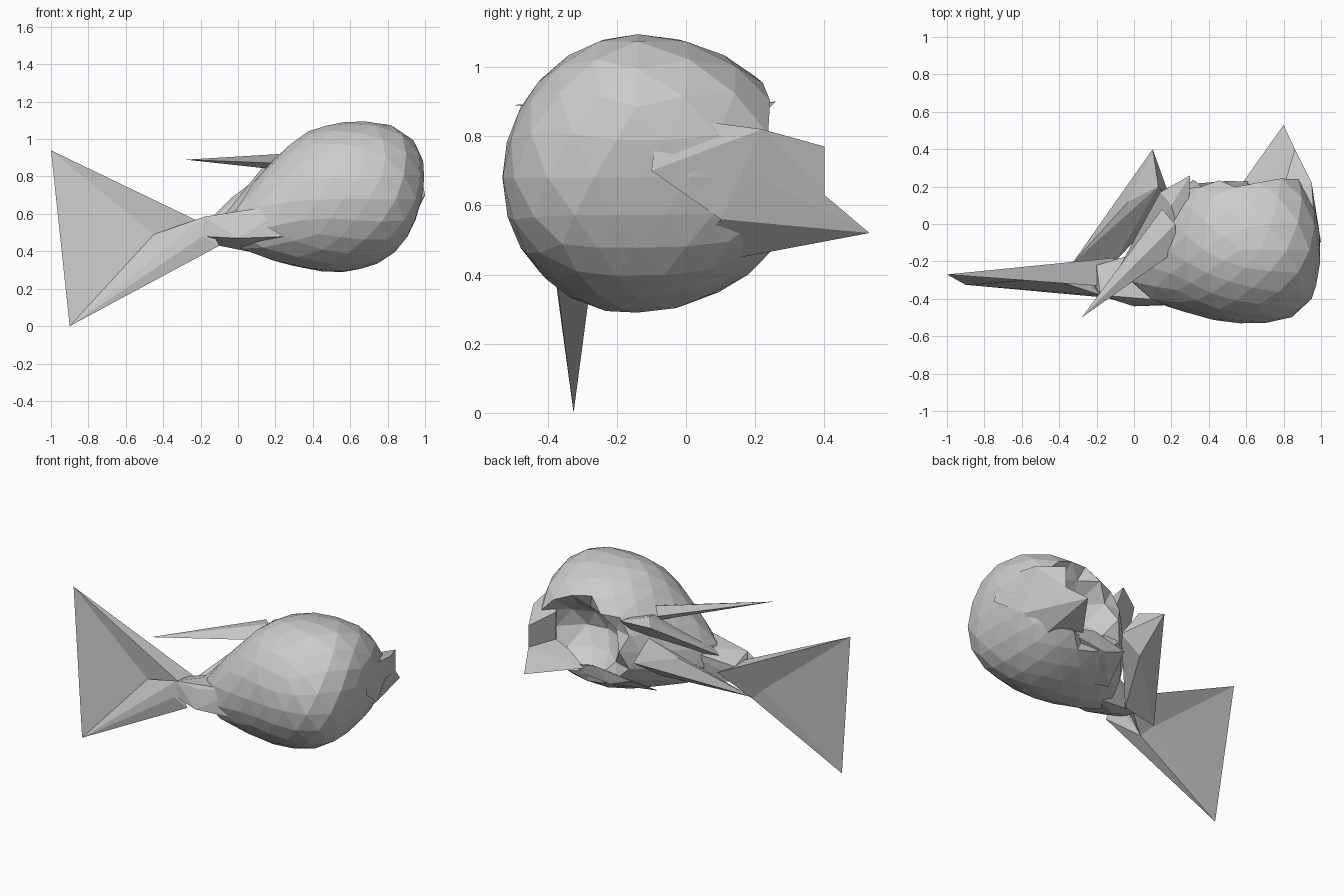
import bpy, bmesh
from mathutils import Vector

cube = bpy.data.objects.get("Cube")
if cube:
    bpy.data.objects.remove(cube)

grey = bpy.data.materials.new("clay_grey")
grey.use_nodes = True
colour = (0.6, 0.6, 0.6, 1)
grey.diffuse_color = colour
grey.node_tree.nodes["Principled BSDF"].inputs["Base Color"].default_value = colour


def finish(name, bm):
    bmesh.ops.recalc_face_normals(bm, faces=bm.faces)
    mesh = bpy.data.meshes.new(name)
    bm.to_mesh(mesh)
    bm.free()
    mesh.materials.append(grey)
    obj = bpy.data.objects.new(name, mesh)
    bpy.context.collection.objects.link(obj)
    return obj


def faceted(name, points):
    """Angular solid stretched around a few corner points."""
    bm = bmesh.new()
    for p in points:
        bm.verts.new(p)
    hull = bmesh.ops.convex_hull(bm, input=bm.verts)
    loose = {g for g in hull["geom_interior"] + hull["geom_unused"]
             if isinstance(g, bmesh.types.BMVert)}
    bmesh.ops.delete(bm, geom=list(loose), context="VERTS")
    return finish(name, bm)


# Body: faceted egg, blunt at the head, tapering to the tail, hollow at the back.
# Each bulge is a direction, an amount and a sharpness.
bulges = [(Vector((0.76, 0, 0.65)), 0.07, 4),
          (Vector((0.75, 0, -0.66)), -0.13, 4),
          (Vector((0.74, -0.66, -0.1)), 0.05, 8),
          (Vector((0, 0.66, -0.75)), -0.04, 4)]
centre = Vector((0.565, -0.14, 0.68))
tail_dir = Vector((-0.92, -0.25, -0.3)).normalized()
rim = 0.25
bm = bmesh.new()
bmesh.ops.create_icosphere(bm, subdivisions=3, radius=1)
for v in bm.verts:
    n = v.co.normalized()
    power = 2.8 if n.x > 0 else 2
    radial = (n.y ** 2 + n.z ** 2) ** 0.5
    size = (abs(n.x) ** power + radial ** power) ** (-1 / power)
    for direction, amount, sharpness in bulges:
        size *= 1 + amount * max(0, n.dot(direction)) ** sharpness
    depth = 0.49 if n.y > 0 else 0.39
    p = centre + Vector((n.x * 0.42, n.y * depth, n.z * 0.405)) * size
    p += tail_dir * 0.24 * max(0, n.dot(tail_dir)) ** 5
    if p.y > rim:
        p.y = rim - 2.6 * (p.y - rim)
    v.co = p
finish("body", bm)

# Tail stalk running from the body to the tail fin
faceted("tail_stalk", [
    (-0.18, -0.38, 0.585), (-0.19, -0.38, 0.48), (-0.25, -0.24, 0.46),
    (-0.2, -0.22, 0.55), (-0.1, -0.3, 0.43), (0.0, -0.41, 0.59),
    (0.0, -0.44, 0.47), (0.3, -0.42, 0.66), (0.28, -0.43, 0.48),
    (0.2, -0.15, 0.37), (0.2, -0.1, 0.64)])

# Tail fin: two arms and a thin web meeting in a recessed ridge
tip_top, tip_low = (-1, -0.27, 0.94), (-0.9, -0.325, 0)
ridge, back = (-0.45, -0.29, 0.49), (-0.285, -0.28, 0.34)
faceted("tail_web", [tip_top, tip_low, ridge, back, (-0.22, -0.26, 0.54)])
faceted("tail_upper_arm", [
    tip_top, ridge, (-0.2, -0.33, 0.555), (-0.1, -0.18, 0.5), back])
faceted("tail_lower_arm", [
    tip_low, ridge, (-0.18, -0.38, 0.585), (-0.19, -0.39, 0.48),
    (-0.1, -0.38, 0.43), back])

# Long thin side fin
faceted("side_fin", [
    (-0.28, -0.5, 0.89), (0.15, 0.08, 0.9), (0.23, -0.14, 0.87),
    (0.22, 0.0, 0.92), (0.18, 0.0, 0.84)])

# Web between the stalk and the hollow back
faceted("rear_web", [
    (0.1, 0.4, 0.73), (-0.33, -0.21, 0.39), (-0.03, 0.12, 0.69),
    (0.13, 0.2, 0.81), (0.08, 0.15, 0.56), (-0.1, -0.2, 0.43),
    (0.2, 0.12, 0.68)])

# Upper web rising from the stalk to the shoulder
faceted("stalk_web", [
    (-0.1, -0.27, 0.56), (0.14, 0.17, 0.86), (0.2, 0.1, 0.89),
    (0.3, 0.26, 0.9), (0.28, -0.2, 0.82), (0.1, -0.3, 0.6),
    (0.25, 0.05, 0.7)])

# Flap trailing from the head end, with a pointed lower corner
faceted("head_flap", [
    (0.97, -0.08, 0.86), (1.0, -0.1, 0.7), (0.95, 0.22, 0.82),
    (0.86, 0.4, 0.77), (0.86, 0.4, 0.63), (0.93, 0.1, 0.56),
    (0.8, 0.2, 0.8), (0.8, 0.2, 0.6)])
faceted("flap_point", [
    (0.8, 0.53, 0.52), (0.86, 0.4, 0.63), (0.93, 0.1, 0.56),
    (0.93, 0.2, 0.68), (0.8, 0.22, 0.48), (0.58, 0.22, 0.5),
    (0.8, 0.0, 0.42), (0.7, 0.2, 0.58)])

# Lower lip of the hollow
faceted("lower_lip", [
    (0.2, 0.0, 0.37), (0.25, 0.21, 0.5), (0.4, 0.21, 0.44),
    (0.8, 0.22, 0.48), (0.75, 0.0, 0.41), (0.5, -0.05, 0.34),
    (0.5, 0.23, 0.54)])
